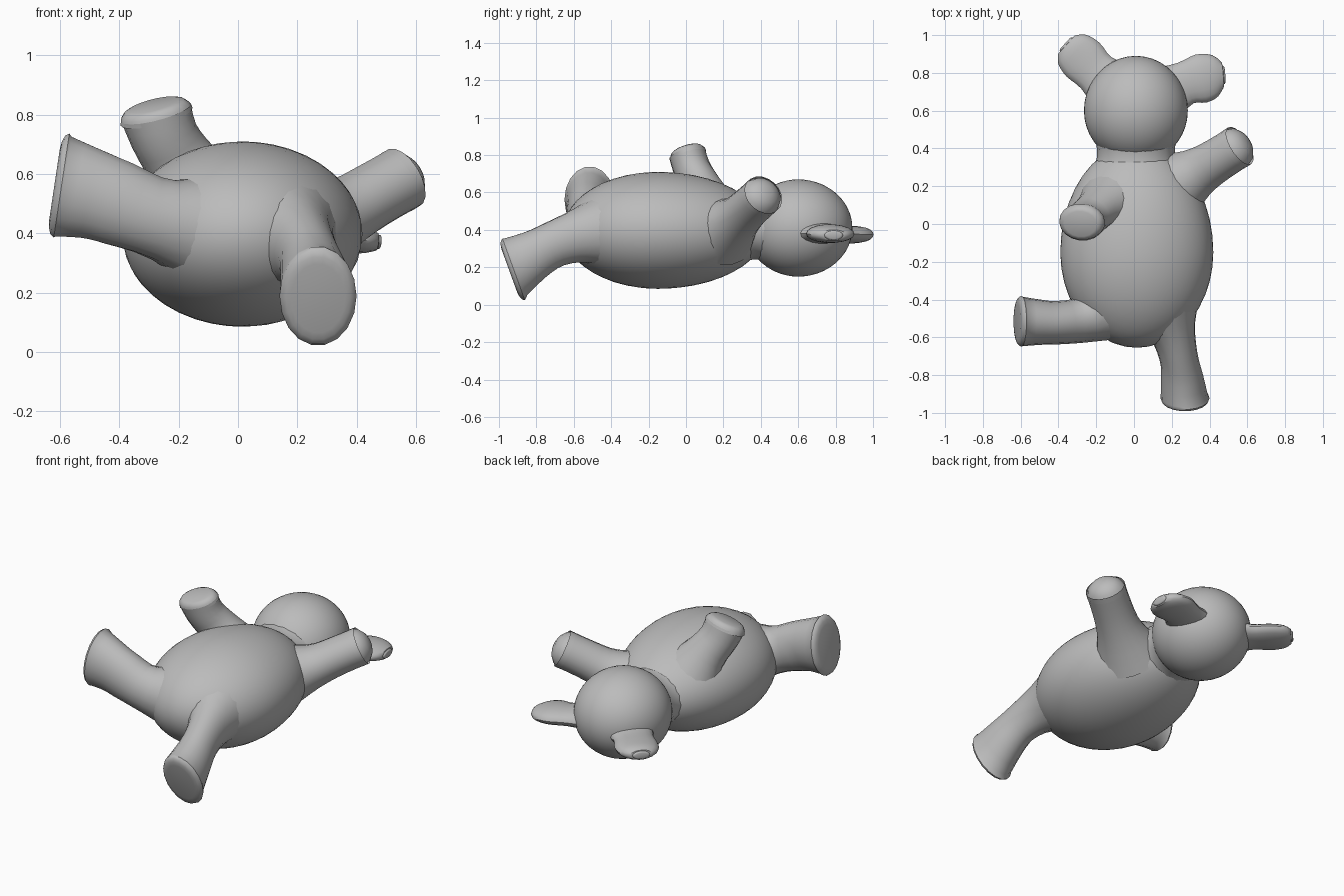
import bpy, bmesh, math
from mathutils import Vector

if "Cube" in bpy.data.objects:
    bpy.data.objects.remove(bpy.data.objects["Cube"])

grey = bpy.data.materials.new("plain grey")
grey.diffuse_color = (0.5, 0.5, 0.5, 1)
grey.use_nodes = True
grey.node_tree.nodes["Principled BSDF"].inputs["Base Color"].default_value = grey.diffuse_color


def finish(name, bm, angle=40):
    bmesh.ops.recalc_face_normals(bm, faces=bm.faces)
    mesh = bpy.data.meshes.new(name)
    bm.to_mesh(mesh)
    bm.free()
    mesh.materials.append(grey)
    ob = bpy.data.objects.new(name, mesh)
    bpy.context.collection.objects.link(ob)
    bpy.ops.object.select_all(action='DESELECT')
    ob.select_set(True)
    bpy.context.view_layer.objects.active = ob
    bpy.ops.object.shade_smooth_by_angle(angle=math.radians(angle))


def ellipsoid(name, centre, rx, ry_front, ry_back, rz):
    """Ball with different lengths towards -y and +y."""
    bm = bmesh.new()
    bmesh.ops.create_icosphere(bm, subdivisions=4, radius=1)
    for v in bm.verts:
        ry = ry_back if v.co.y > 0 else ry_front
        v.co = Vector((v.co.x * rx, v.co.y * ry, v.co.z * rz)) + Vector(centre)
    finish(name, bm)


def spline(a, b, c, d, t):
    return 0.5 * (2 * b + (c - a) * t + (2 * a - 5 * b + 4 * c - d) * t * t
                  + (3 * b - a - 3 * c + d) * t ** 3)


def limb(name, stations, up, end=None, dome=0.04, sides=18, steps=3):
    """Smooth tube through (x, y, z, side radius, up radius), closed by a soft end."""
    pts = [Vector(s) for s in stations]
    ext = [pts[0]] + pts + [pts[-1]]
    path = [spline(*ext[i:i + 4], k / steps)
            for i in range(len(pts) - 1) for k in range(steps)] + [pts[-1]]
    pos = [Vector(p[:3]) for p in path]
    n = len(path)
    rings = []
    for i, p in enumerate(path):
        axis = (pos[min(i + 1, n - 1)] - pos[max(i - 1, 0)]).normalized()
        if end:  # lean gradually towards the slanted sole
            f = max(0, (i / (n - 1) - 0.4) / 0.6)
            axis = axis.lerp(Vector(end).normalized(), f).normalized()
        rings.append((pos[i], axis, p[3], p[4]))
    c, axis, ru, rv = rings.pop()
    for a in (0, 30, 55, 75):  # rounded rim
        s = math.cos(math.radians(a)) if dome > 0.05 else 1 - 0.3 * (a / 75) ** 2
        rings.append((c + axis * dome * (math.sin(math.radians(a)) - 1), axis, ru * s, rv * s))
    bm = bmesh.new()
    loops = []
    for c, axis, ru, rv in rings:
        side = axis.cross(Vector(up)).normalized()
        top = side.cross(axis)
        loops.append([bm.verts.new(c + side * ru * math.cos(t) + top * rv * math.sin(t))
                      for t in (2 * math.pi * k / sides for k in range(sides))])
    for a, b in zip(loops, loops[1:]):
        for k in range(sides):
            j = (k + 1) % sides
            bm.faces.new((a[k], a[j], b[j], b[k]))
    bm.faces.new(loops[0])
    bm.faces.new(loops[-1])
    finish(name, bm)


# Torso, head and the short neck between them
ellipsoid("body", (0.015, -0.15, 0.3975), 0.405, 0.505, 0.575, 0.3125)
ellipsoid("head", (0.01, 0.6, 0.41), 0.275, 0.28, 0.29, 0.26)
limb("neck", [(0.01, 0.25, 0.4, 0.24, 0.19), (0.01, 0.36, 0.405, 0.205, 0.165),
              (0.01, 0.48, 0.41, 0.22, 0.19)], (0, 0, 1))

# Flat round ears
limb("left_ear", [(-0.12, 0.73, 0.385, 0.15, 0.07), (-0.2, 0.80, 0.38, 0.115, 0.05),
                  (-0.27, 0.87, 0.375, 0.125, 0.048), (-0.33, 0.925, 0.375, 0.105, 0.042),
                  (-0.365, 0.957, 0.375, 0.05, 0.025)], (0, 0, 1), dome=0.01)
limb("right_ear", [(0.16, 0.69, 0.385, 0.15, 0.07), (0.27, 0.745, 0.38, 0.115, 0.05),
                   (0.355, 0.77, 0.38, 0.13, 0.05), (0.43, 0.785, 0.375, 0.11, 0.042),
                   (0.482, 0.79, 0.37, 0.05, 0.025)], (0, 0, 1), dome=0.01)

# Arms
limb("right_arm", [(0.18, 0.18, 0.39, 0.21, 0.19), (0.33, 0.27, 0.455, 0.135, 0.125),
                   (0.45, 0.345, 0.525, 0.115, 0.11), (0.6, 0.44, 0.61, 0.115, 0.11)],
     (0, 0, 1), dome=0.085)
limb("left_arm", [(-0.12, 0.12, 0.5, 0.19, 0.17), (-0.19, 0.08, 0.63, 0.125, 0.11),
                  (-0.25, 0.03, 0.73, 0.115, 0.10), (-0.285, 0.0, 0.835, 0.125, 0.10)],
     (0, 1, 0), end=(-0.25, -0.3, 1), dome=0.045)

# Legs, flaring into flat soles
limb("right_leg", [(0.14, -0.4, 0.4, 0.24, 0.22), (0.2, -0.56, 0.37, 0.13, 0.15),
                   (0.235, -0.7, 0.325, 0.102, 0.125), (0.255, -0.81, 0.265, 0.112, 0.135),
                   (0.27, -0.945, 0.18, 0.13, 0.178)],
     (0, 0, 1), end=(0, -0.33, -0.12), dome=0.025)
limb("left_leg", [(-0.06, -0.4, 0.4, 0.23, 0.22), (-0.25, -0.5, 0.445, 0.13, 0.14),
                  (-0.4, -0.522, 0.5, 0.115, 0.145), (-0.5, -0.52, 0.535, 0.12, 0.155),
                  (-0.62, -0.515, 0.565, 0.135, 0.18)],
     (0, 0, 1), end=(-1, 0, 0.15), dome=0.025)
